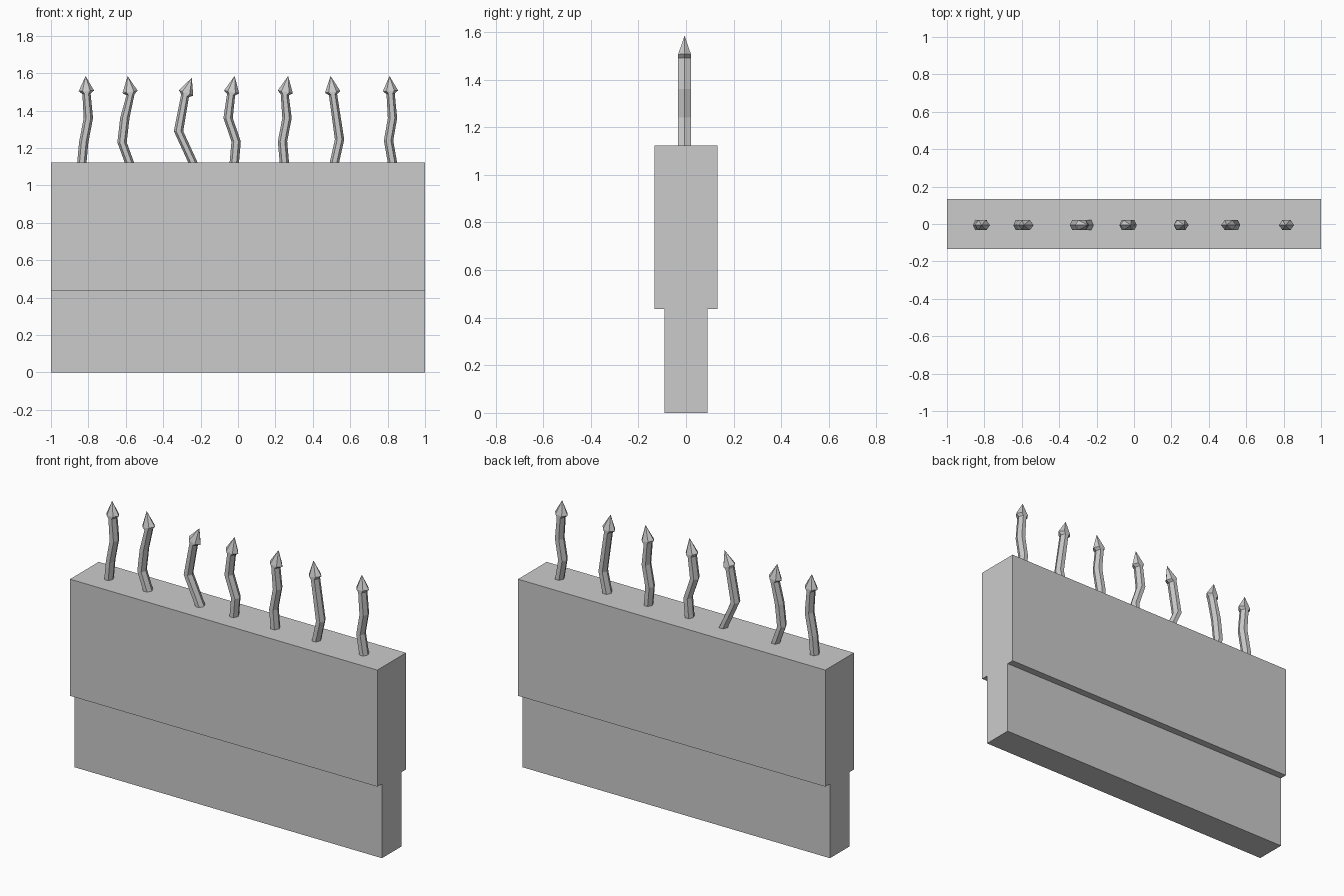
import bpy
import bmesh
from math import cos, sin, pi
from mathutils import Vector

cube = bpy.data.objects.get("Cube")
if cube:
    bpy.data.objects.remove(cube, do_unlink=True)

grey = bpy.data.materials.new("stone_grey")
grey.use_nodes = True
GREY = (0.6, 0.6, 0.6, 1)
grey.diffuse_color = GREY
grey.node_tree.nodes["Principled BSDF"].inputs["Base Color"].default_value = GREY


def finish(bm, name):
    bmesh.ops.recalc_face_normals(bm, faces=bm.faces)
    mesh = bpy.data.meshes.new(name)
    bm.to_mesh(mesh)
    bm.free()
    mesh.materials.append(grey)
    obj = bpy.data.objects.new(name, mesh)
    bpy.context.collection.objects.link(obj)
    return obj


# Wall: stepped cross-section extruded along its length
def wall(half_length):
    half = [(0.09, 0), (0.09, 0.437), (0.133, 0.437), (0.133, 1.123)]
    profile = half + [(-y, z) for y, z in reversed(half)]
    bm = bmesh.new()
    face = bm.faces.new([bm.verts.new((-half_length, y, z)) for y, z in profile])
    new = bmesh.ops.extrude_face_region(bm, geom=[face])["geom"]
    moved = [v for v in new if isinstance(v, bmesh.types.BMVert)]
    bmesh.ops.translate(bm, verts=moved, vec=(2 * half_length, 0, 0))
    finish(bm, "stepped_wall")


# Spike: six-sided bent stem with a flared arrow head
def spike(name, path, tip):
    tip = Vector((tip[0], 0, tip[1]))
    top = Vector((path[-1][0], 0, path[-1][1]))
    axis = (tip - top).normalized()
    across = Vector((axis.z, 0, -axis.x))
    flat = Vector((1, 0, 0))
    rings = [(Vector((x, 0, z)), flat, 0.025) for x, z in path[:-1]]
    rings += [(top, across, 0.022), (top + axis * 0.015, across, 0.041)]
    bm = bmesh.new()
    loops = []
    for centre, side, radius in rings:
        loops.append([bm.verts.new(centre + side * radius * cos(i * pi / 3)
                                   + Vector((0, 0.031 * sin(i * pi / 3) - 0.006, 0)))
                      for i in range(6)])
    for low, high in zip(loops, loops[1:]):
        for i in range(6):
            j = (i + 1) % 6
            bm.faces.new((low[i], low[j], high[j], high[i]))
    point = bm.verts.new(tip + Vector((0, -0.006, 0)))
    for i in range(6):
        bm.faces.new((loops[-1][i], loops[-1][(i + 1) % 6], point))
    bm.faces.new(loops[0][::-1])
    finish(bm, name)


wall(1.0)

# Stem bends as (x, z), then the arrow tip
spikes = [
    ([(-0.835, 1.12), (-0.825, 1.23), (-0.80, 1.36), (-0.81, 1.49)], (-0.815, 1.585)),
    ([(-0.58, 1.12), (-0.62, 1.23), (-0.605, 1.36), (-0.575, 1.485)], (-0.59, 1.585)),
    ([(-0.24, 1.12), (-0.318, 1.29), (-0.283, 1.48)], (-0.247, 1.575)),
    ([(-0.02, 1.12), (-0.01, 1.235), (-0.053, 1.36), (-0.037, 1.485)], (-0.018, 1.585)),
    ([(0.248, 1.12), (0.238, 1.235), (0.262, 1.36), (0.25, 1.485)], (0.268, 1.585)),
    ([(0.515, 1.12), (0.543, 1.245), (0.508, 1.485)], (0.495, 1.585)),
    ([(0.826, 1.12), (0.805, 1.24), (0.826, 1.36), (0.816, 1.49)], (0.81, 1.585)),
]
for n, (path, tip) in enumerate(spikes, 1):
    spike(f"arrow_spike_{n}", path, tip)
